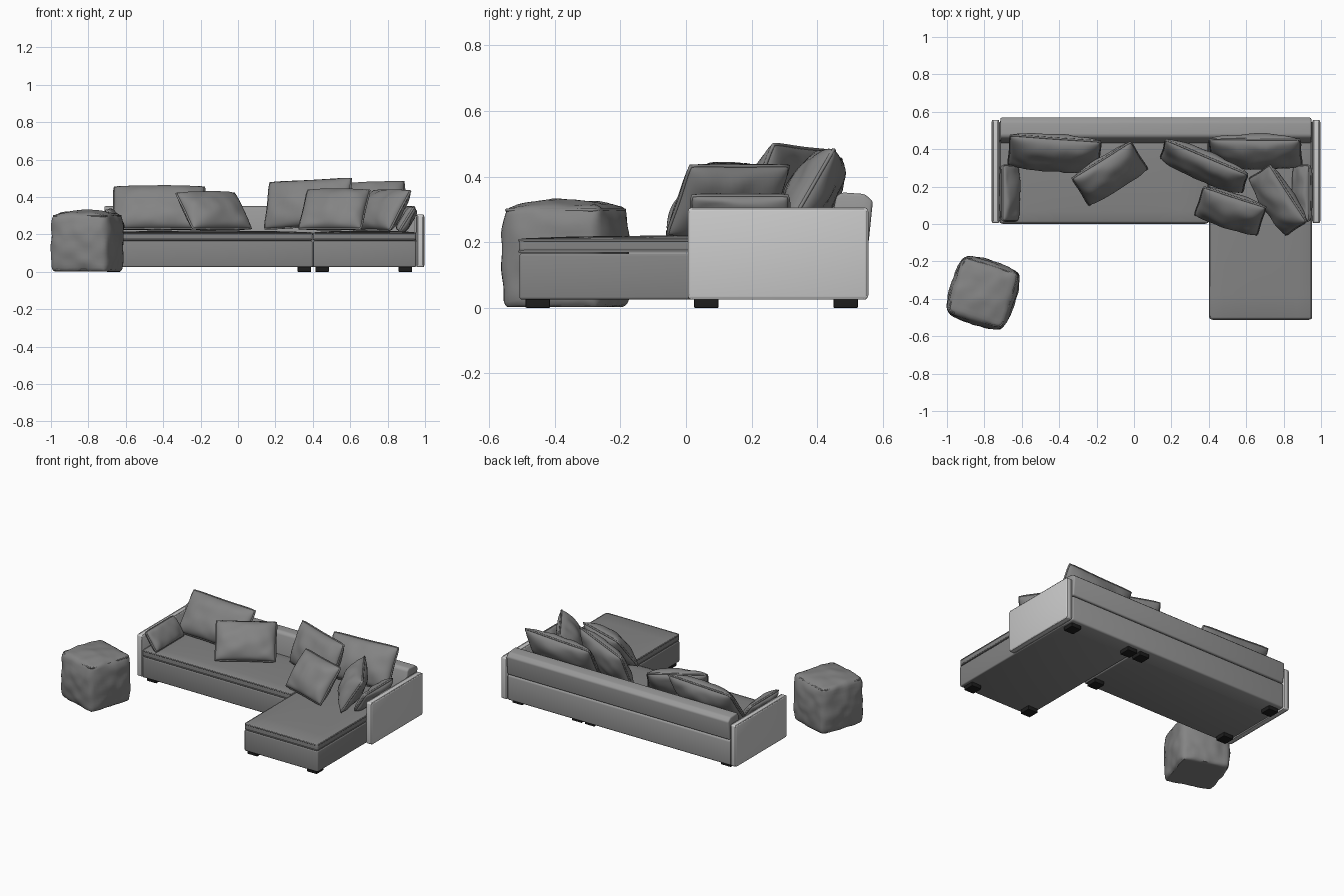
import bpy, bmesh
from math import radians, pi, cos, sin
from mathutils import Vector, Matrix, noise

if "Cube" in bpy.data.objects:
    bpy.data.objects.remove(bpy.data.objects["Cube"])


def grey(name, v):
    m = bpy.data.materials.new(name)
    m.diffuse_color = (v, v, v, 1)
    m.use_nodes = True
    m.node_tree.nodes["Principled BSDF"].inputs["Base Color"].default_value = m.diffuse_color
    return m


DARK, BACK, ARM, BLACK = grey("dark_fabric", 0.23), grey("back_fabric", 0.32), grey("arm_fabric", 0.55), grey("foot_black", 0.012)


def finish(bm, name, fabric, mat=None, angle=40):
    bmesh.ops.recalc_face_normals(bm, faces=bm.faces)
    me = bpy.data.meshes.new(name)
    bm.to_mesh(me)
    bm.free()
    me.materials.append(fabric)
    ob = bpy.data.objects.new(name, me)
    bpy.context.collection.objects.link(ob)
    if mat:
        ob.matrix_world = mat
    bpy.ops.object.select_all(action='DESELECT')
    ob.select_set(True)
    bpy.context.view_layer.objects.active = ob
    bpy.ops.object.shade_smooth_by_angle(angle=radians(angle))


def piping(name, pts, r=0.004, mat=None, fabric=DARK):
    """Closed round cord along a list of points."""
    cu = bpy.data.curves.new(name, 'CURVE')
    cu.dimensions = '3D'
    cu.bevel_depth = r
    cu.bevel_resolution = 1
    cu.materials.append(fabric)
    sp = cu.splines.new('POLY')
    sp.points.add(len(pts) - 1)
    for p, co in zip(sp.points, pts):
        p.co = (*co, 1)
    sp.use_cyclic_u = True
    ob = bpy.data.objects.new(name, cu)
    bpy.context.collection.objects.link(ob)
    if mat:
        ob.matrix_world = mat


def rounded_rect(a0, a1, b0, b1, r, seg=4):
    out = []
    for k, (a, b) in enumerate([(a1 - r, b1 - r), (a0 + r, b1 - r), (a0 + r, b0 + r), (a1 - r, b0 + r)]):
        for i in range(seg + 1):
            t = pi / 2 * (k + i / seg)
            out.append((a + r * cos(t), b + r * sin(t)))
    return out


def soft_box(name, lo, hi, r=0.01, bulge=(0, 0, 0), cuts=8, wrinkle=0, yaw=0, fabric=DARK):
    """Rounded box whose faces swell outwards by the given amounts."""
    lo, hi = Vector(lo), Vector(hi)
    c, h = (lo + hi) / 2, (hi - lo) / 2
    bm = bmesh.new()
    bmesh.ops.create_cube(bm, size=2, matrix=Matrix.Diagonal((*h, 1)))
    bmesh.ops.bevel(bm, geom=bm.edges[:], offset=r, segments=3, profile=0.5, affect='EDGES')
    if any(bulge):
        for ax in range(3):
            n = Vector([float(i == ax) for i in range(3)])
            for i in range(1, cuts):
                co = n * (h[ax] - r) * (2 * i / cuts - 1)
                bmesh.ops.bisect_plane(bm, geom=bm.verts[:] + bm.edges[:] + bm.faces[:],
                                       plane_co=co, plane_no=n)
        for v in bm.verts:
            u = [v.co[i] / h[i] for i in range(3)]
            w = [max(0, 1 - x * x) for x in u]
            for i in range(3):
                v.co[i] += bulge[i] * u[i] * (w[i - 1] * w[i - 2]) ** 0.6
            if wrinkle:
                v.co += noise.noise_vector(v.co * 16) * wrinkle
            v.co.z = max(v.co.z, -h.z)
    finish(bm, name, fabric, Matrix.Translation(c) @ Matrix.Rotation(radians(yaw), 4, 'Z'))


def pillow(name, c, w, h, t, yaw, tilt, roll=0, plump=0.42, pinch=0.045, n=24):
    """Stuffed pillow: two puffed sheets meeting in a corded seam."""
    mat = (Matrix.Translation(c) @ Matrix.Rotation(radians(yaw), 4, 'Z')
           @ Matrix.Rotation(radians(tilt), 4, 'X') @ Matrix.Rotation(radians(roll), 4, 'Z'))
    seed = Vector(c) * 9

    def point(u, v, s):
        corner = 1 - 0.04 * (u * v) ** 4
        x = w / 2 * u * (1 - pinch * (1 - v * v)) * corner
        y = h / 2 * v * (1 - pinch * (1 - u * u)) * corner
        d = max(0, (1 - u * u) * (1 - v * v))
        z = s * t / 2 * d ** plump
        k = noise.noise(Vector((x * 12, y * 12, s)) + seed) * 0.012 * min(1, d * 3)
        return Vector((x, y, z + k))

    ticks = [sin(pi / 2 * (2 * i / n - 1)) for i in range(n + 1)]
    bm = bmesh.new()
    for s in (1, -1):
        g = [[bm.verts.new(point(u, v, s)) for v in ticks] for u in ticks]
        for i in range(n):
            for j in range(n):
                bm.faces.new((g[i][j], g[i + 1][j], g[i + 1][j + 1], g[i][j + 1]))
    bmesh.ops.remove_doubles(bm, verts=bm.verts[:], dist=1e-5)
    finish(bm, name, DARK, mat, 60)
    m = 10
    e = [2 * i / m - 1 for i in range(m)]
    rim = [(a, -1) for a in e] + [(1, a) for a in e] + [(-a, 1) for a in e] + [(-1, -a) for a in e]
    piping(name + "_piping", [point(u, v, 0) for u, v in rim], 0.006, mat)


# Bases and seat cushions: main seat and chaise
for name, x0, x1, y0 in (("main", -0.72, 0.399, 0.005), ("chaise", 0.402, 0.952, -0.508)):
    soft_box(name + "_base", (x0, y0, 0.025), (x1, 0.45, 0.166), 0.008)
    soft_box(name + "_seat_cushion", (x0, y0 - 0.002, 0.168), (x1, 0.45, 0.21), 0.012, (0, 0, 0.01))
    for z in (0.172, 0.206):
        piping(name + "_seat_piping", [(x, y, z) for x, y in
               rounded_rect(x0 + 0.003, x1 - 0.003, y0, 0.45, 0.015)], 0.004)

# Arms with corded outlines
for side, x0, x1 in (("left", -0.761, -0.72), ("right", 0.953, 0.996)):
    soft_box(side + "_arm", (x0, 0.006, 0.025), (x1, 0.555, 0.305), 0.01, fabric=ARM)
    for x in (x0 + 0.006, x1 - 0.006):
        piping(side + "_arm_piping", [(x, y, z) for y, z in
               rounded_rect(0.009, 0.553, 0.028, 0.303, 0.012)], 0.004, fabric=ARM)

# Back: lower frame and a sloped padded upper rest
soft_box("back_frame", (-0.718, 0.43, 0.025), (0.951, 0.555, 0.195), 0.012, fabric=BACK)
profile = [(0.43, 0.198), (0.557, 0.198), (0.57, 0.325), (0.545, 0.347), (0.475, 0.352), (0.458, 0.34)]
bm = bmesh.new()
f = bm.faces.new([bm.verts.new((-0.715, y, z)) for y, z in profile])
ext = bmesh.ops.extrude_face_region(bm, geom=[f])
bmesh.ops.translate(bm, vec=(1.663, 0, 0), verts=[g for g in ext["geom"] if isinstance(g, bmesh.types.BMVert)])
bmesh.ops.bevel(bm, geom=bm.edges[:], offset=0.009, segments=3, profile=0.5, affect='EDGES')
finish(bm, "back_rest", BACK, angle=50)

# Feet
feet = [(-0.665, 0.062), (0.355, 0.062), (-0.665, 0.487), (0.355, 0.487), (0.45, 0.487),
        (0.895, 0.487), (0.45, -0.452), (0.895, -0.452)]
for x, y in feet:
    soft_box("foot", (x - 0.036, y - 0.037, 0), (x + 0.036, y + 0.037, 0.028), 0.002, fabric=BLACK)

# Loose pillows
pillow("left_back_pillow", (-0.425, 0.38, 0.342), 0.50, 0.28, 0.15, -4, 55)
pillow("left_throw_pillow", (-0.13, 0.27, 0.325), 0.38, 0.26, 0.14, 32, 48)
pillow("middle_back_pillow", (0.375, 0.31, 0.364), 0.49, 0.275, 0.14, -24, 68, 3)
pillow("right_back_pillow", (0.65, 0.385, 0.355), 0.50, 0.28, 0.15, -2, 60, 3)
pillow("front_throw_pillow", (0.515, 0.07, 0.333), 0.36, 0.265, 0.14, -18, 53)
pillow("side_throw_pillow", (0.77, 0.128, 0.328), 0.37, 0.255, 0.14, -57, 58)

# Slim arm bolsters leaning on the arms
pillow("left_arm_bolster", (-0.665, 0.165, 0.272), 0.30, 0.14, 0.075, 90, 55, 0, 0.25, 0.02)
pillow("right_arm_bolster", (0.9, 0.165, 0.28), 0.30, 0.15, 0.075, -90, 58, 0, 0.25, 0.02)

# Pouf
pc, yaw = Vector((-0.806, -0.367, 0)), -18
soft_box("pouf", (pc.x - 0.151, pc.y - 0.151, 0.002), (pc.x + 0.151, pc.y + 0.151, 0.304), 0.02,
         (0.026, 0.026, 0.026), 14, 0.008, yaw)
pm = Matrix.Translation(pc) @ Matrix.Rotation(radians(yaw), 4, 'Z')
for z in (0.012, 0.298):
    piping("pouf_piping", [(x, y, z) for x, y in rounded_rect(-0.148, 0.148, -0.148, 0.148, 0.025)], 0.005, pm)
